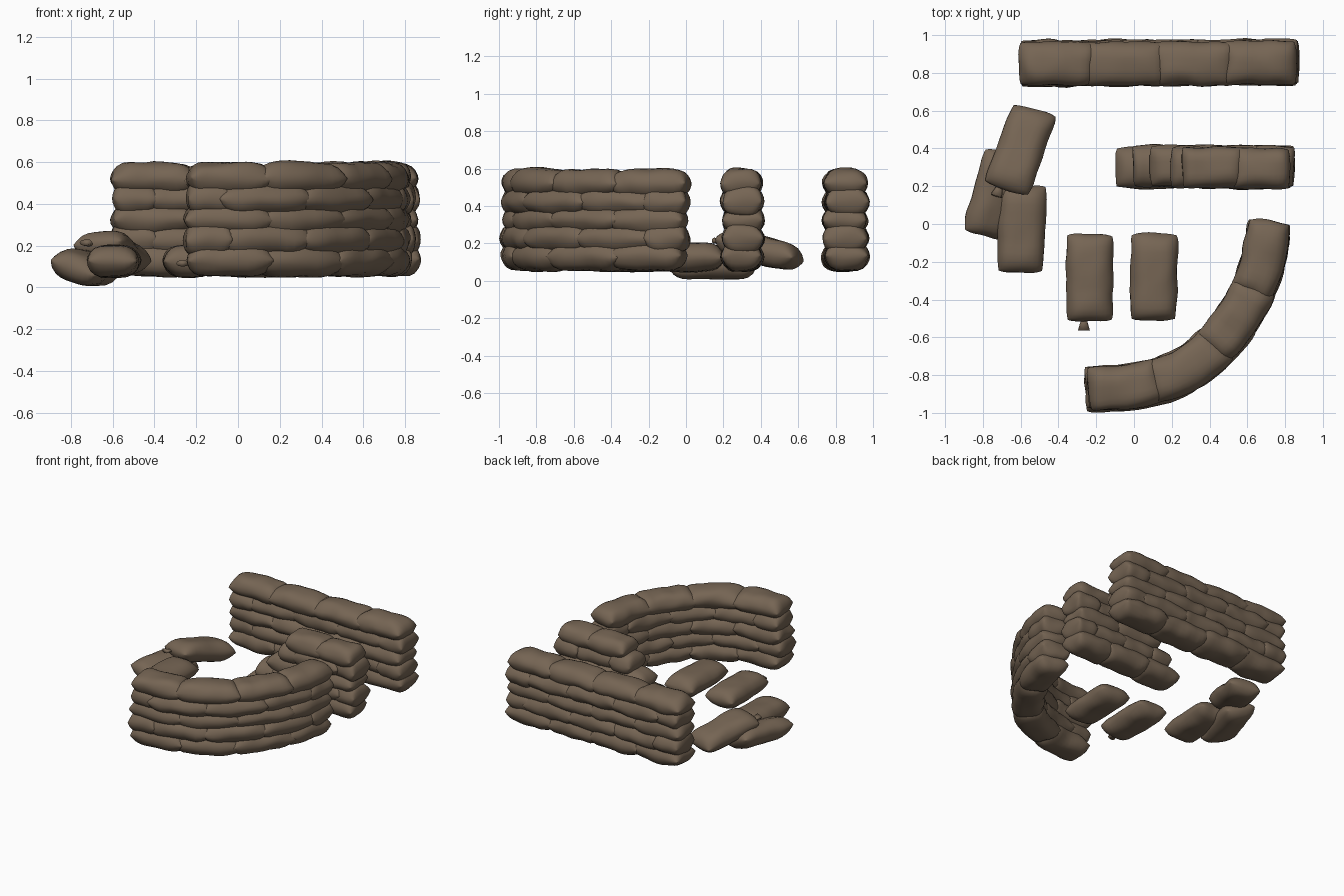
import bpy, bmesh, math, random
from mathutils import Vector, Matrix, Euler, noise

if "Cube" in bpy.data.objects:
    bpy.data.objects.remove(bpy.data.objects["Cube"])

random.seed(4)
burlap = bpy.data.materials.new("burlap brown")
burlap.diffuse_color = (0.18, 0.13, 0.088, 1)
burlap.use_nodes = True
burlap.node_tree.nodes["Principled BSDF"].inputs["Base Color"].default_value = burlap.diffuse_color


def finish(bm, name):
    bmesh.ops.remove_doubles(bm, verts=bm.verts, dist=0.0004)
    bmesh.ops.recalc_face_normals(bm, faces=bm.faces)
    me = bpy.data.meshes.new(name)
    bm.to_mesh(me)
    bm.free()
    for p in me.polygons:
        p.use_smooth = True
    me.materials.append(burlap)
    ob = bpy.data.objects.new(name, me)
    bpy.context.collection.objects.link(ob)
    return ob


def add_bag(bm, length, width, height, place, bumps=0.012, nu=16, nv=12):
    """Pillow made of two sheets sharing a rim; place maps (along, across, up)."""
    seed = Vector((random.random(), random.random(), random.random())) * 50
    rim = {}
    for side in (1, -1):
        grid = []
        for i in range(nu + 1):
            u = -math.cos(math.pi * i / nu)
            row = []
            for j in range(nv + 1):
                v = -math.cos(math.pi * j / nv)
                edge = i in (0, nu) or j in (0, nv)
                if edge and (i, j) in rim:
                    row.append(rim[i, j])
                    continue
                puff = ((1 - u ** 6) * (1 - abs(v) ** 3.4)) ** 0.6 if not edge else 0
                p = Vector((u * length / 2 * (1 - 0.05 * v ** 4),
                            v * width / 2 * (1 - 0.07 * u ** 6), side * puff * height / 2))
                p += noise.noise_vector(p * 9 + seed) * bumps
                vert = bm.verts.new(place(p))
                if edge:
                    rim[i, j] = vert
                row.append(vert)
            grid.append(row)
        for i in range(nu):
            for j in range(nv):
                bm.faces.new((grid[i][j], grid[i + 1][j], grid[i + 1][j + 1], grid[i][j + 1]))


def sampler(points):
    """Walk along a polyline with softened direction: distance -> point, normal."""
    pts = [Vector((x, y, 0)) for x, y in points]
    lens = [(b - a).length for a, b in zip(pts, pts[1:])]

    def raw(s):
        k = 0
        while k < len(lens) - 1 and s > lens[k]:
            s -= lens[k]
            k += 1
        return pts[k] + (pts[k + 1] - pts[k]) * (s / lens[k])

    def at(s):
        d = (raw(s + 0.08) - raw(s - 0.08)).normalized()
        return (raw(s - 0.05) + raw(s) + raw(s + 0.05)) / 3, Vector((-d.y, d.x, 0))
    return at, sum(lens)


def wall(name, points, width, starts=(0, 0, 0, 0, 0), unit=0.34):
    """Five staggered courses of bags laid along a path."""
    at, total = sampler(points)
    bm = bmesh.new()
    for r, start in enumerate(starts):
        span = total - start
        n = max(1, round(span / unit))
        step = span / n
        cuts = [start + step * k for k in range(n + 1)]
        if r % 2:
            cuts = [start] + [c + step / 2 for c in cuts[:-1]] + [total]
        for a, b in zip(cuts, cuts[1:]):
            lo = a - (0.035 if a > start else random.uniform(-0.01, 0.015))
            hi = b + (0.035 if b < total else random.uniform(-0.01, 0.015))
            shift = random.uniform(-0.007, 0.007)
            lift = random.uniform(-0.003, 0.003)

            def place(p, mid=(lo + hi) / 2):
                c, nrm = at(mid + p.x)
                return c + nrm * (p.y + shift) + Vector((0, 0, 0.13 + 0.0975 * r + p.z + lift))
            add_bag(bm, hi - lo, width, 0.157, place)
    return finish(bm, name)


def loose_bag(name, centre, tilt, tassel=None):
    """Single filled bag, long side along its local y, with an optional tied tail."""
    m = Matrix.Translation(centre) @ Euler([math.radians(t) for t in tilt]).to_matrix().to_4x4()
    bm = bmesh.new()
    add_bag(bm, 0.465, 0.25, 0.155, lambda p: m @ Vector((p.y, p.x, p.z)), 0.009)
    if tassel is not None:
        t = m @ Matrix.Translation((tassel, -0.245, -0.01)) @ Matrix.Rotation(math.radians(-90), 4, 'X')
        bmesh.ops.create_cone(bm, cap_ends=True, segments=8, radius1=0.012, radius2=0.032,
                              depth=0.07, matrix=t @ Matrix.Diagonal((1, 0.5, -1, 1)))
    return finish(bm, name)


# Walls
wall("back_wall", [(-0.6, 0.85), (0.87, 0.855)], 0.235)
wall("middle_stepped_wall", [(-0.1, 0.3), (0.84, 0.3)], 0.22, (0, 0.1, 0.2, 0.29, 0.36), 0.3)
wall("front_curved_wall", [(-0.25, -0.875), (0, -0.865), (0.2, -0.81), (0.36, -0.72),
                           (0.5, -0.57), (0.62, -0.39), (0.69, -0.2), (0.72, 0.005)], 0.235)

# Loose bags
loose_bag("loose_bag_left", (-0.235, -0.285, 0.125), (0, 0, 0), -0.03)
loose_bag("loose_bag_right", (0.105, -0.28, 0.125), (0, 0, -1))
loose_bag("pile_bag_bottom", (-0.735, 0.155, 0.095), (0, 20, -15))
loose_bag("pile_bag_front", (-0.595, -0.025, 0.125), (0, 0, -2))
loose_bag("pile_bag_top", (-0.6, 0.395, 0.165), (-13, -4, -18.5), -0.04)
